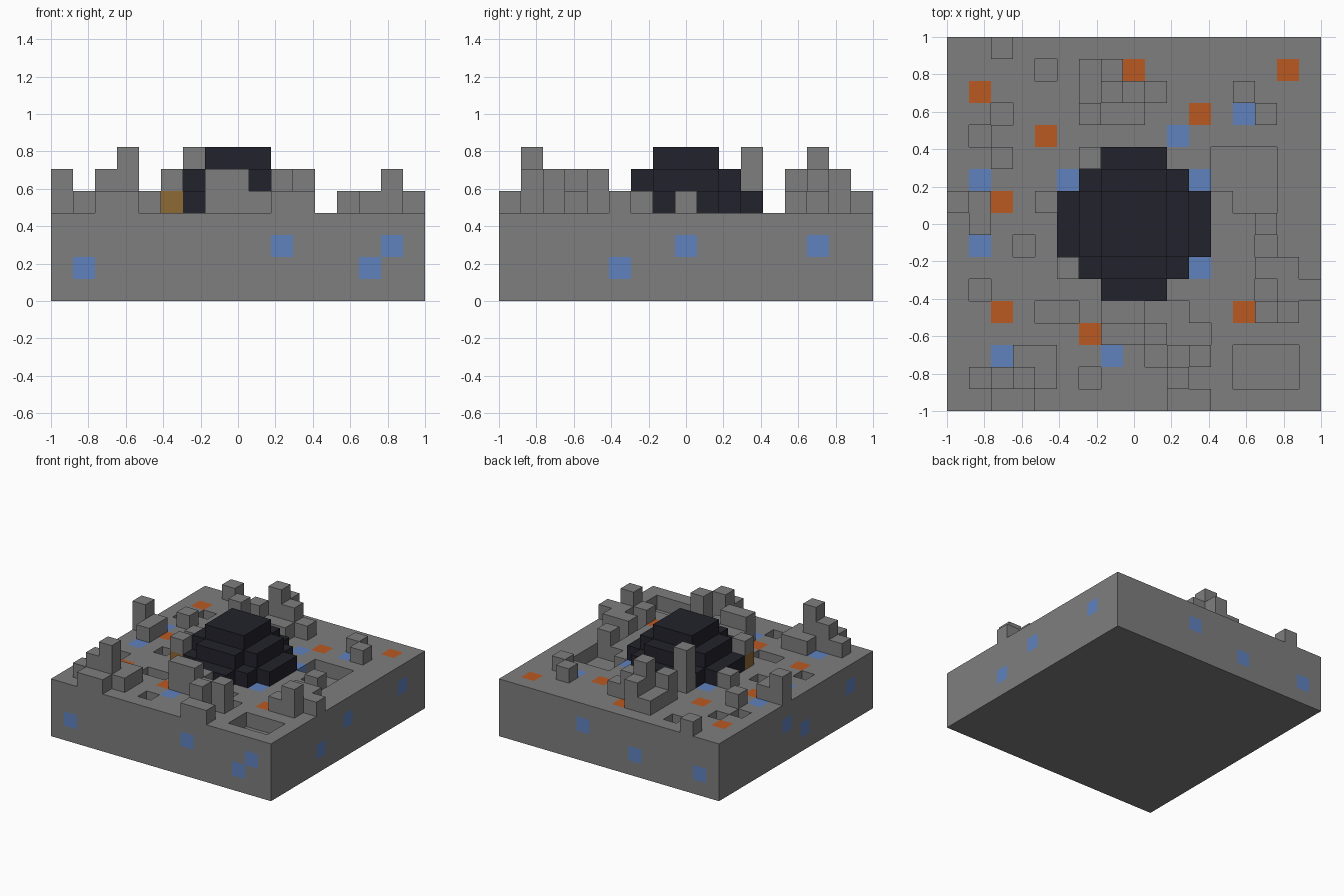
import bpy
import bmesh
from mathutils import Vector

cube = bpy.data.objects.get("Cube")
if cube:
    bpy.data.objects.remove(cube, do_unlink=True)

N = 17            # cells along each side
S = 2 / N         # cell size
FLOOR = 4         # layers in the ground slab


def material(name, rgb):
    m = bpy.data.materials.new(name)
    m.use_nodes = True
    color = (*rgb, 1)
    m.diffuse_color = color
    m.node_tree.nodes["Principled BSDF"].inputs["Base Color"].default_value = color
    return m


MATERIALS = [
    material("stone grey", (0.21, 0.21, 0.21)),
    material("dark rock", (0.016, 0.016, 0.025)),
    material("ore blue", (0.115, 0.223, 0.52)),
    material("ember orange", (0.49, 0.1, 0.016)),
    material("brown ore", (0.275, 0.144, 0.036)),
]
STONE, DARK, BLUE, ORANGE, BROWN = range(len(MATERIALS))

ground, rubble, dome = {}, {}, {}


def fill(cells, x, y, z, width=1, depth=1, height=1, mat=STONE):
    """Fill a box of cells with one material."""
    for i in range(x, x + width):
        for j in range(y, y + depth):
            for k in range(z, z + height):
                cells[i, j, k] = mat


def dig(x, y, width=1, depth=1):
    """Remove the top layer of the ground over a rectangle."""
    for i in range(x, x + width):
        for j in range(y, y + depth):
            del ground[i, j, FLOOR - 1]


# Ground slab
fill(ground, 0, 0, 0, N, N, FLOOR)

# Wide pits, then single-cell pits
dig(12, 10, width=3, depth=2)
dig(13, 9, width=2)
dig(13, 1, width=3, depth=2)
for x, y in ((4, 4), (9, 4), (10, 3)):
    dig(x, y, width=2) if y == 4 else dig(x + 1, y)
dig(10, 3)
for x, y in ((4, 15), (2, 13), (1, 12), (3, 7), (14, 7),
             (1, 5), (14, 5), (9, 2), (6, 1)):
    dig(x, y)

# Coloured tiles in the floor
for x, y in ((13, 13), (10, 12), (1, 10), (5, 10), (11, 10),
             (1, 7), (11, 6), (2, 2), (7, 2)):
    fill(ground, x, y, FLOOR - 1, mat=BLUE)
for x, y in ((8, 15), (15, 15), (1, 14), (11, 13), (4, 12),
             (2, 9), (2, 4), (13, 4), (6, 3)):
    fill(ground, x, y, FLOOR - 1, mat=ORANGE)

# Blue ore on the front, back, left and right sides
for x, z in ((1, 1), (10, 2), (14, 1), (15, 2)):
    fill(ground, x, 0, z, mat=BLUE)
for x, z in ((10, 2), (6, 1), (1, 1)):
    fill(ground, x, N - 1, z, mat=BLUE)
for y, z in ((5, 1), (8, 2), (14, 2)):
    fill(ground, N - 1, y, z, mat=BLUE)
for y, z in ((9, 2), (7, 1), (2, 2)):
    fill(ground, 0, y, z, mat=BLUE)

# Low rubble: two-cell runs, then single blocks
for x, y in ((7, 13), (14, 6), (15, 5), (7, 4), (3, 2), (2, 0), (10, 0)):
    fill(rubble, x, y, FLOOR, width=2)
for x, y in ((2, 16), (6, 15), (6, 14), (9, 14), (13, 14), (14, 13),
             (2, 11), (1, 9), (4, 9), (1, 8), (14, 8), (14, 4),
             (9, 3), (1, 1), (4, 1)):
    fill(rubble, x, y, FLOOR)

# Taller rubble stacks
for x, y in ((7, 15), (8, 14), (6, 13), (0, 9), (5, 6), (15, 4),
             (7, 3), (8, 3), (11, 2), (2, 1), (10, 1)):
    fill(rubble, x, y, FLOOR, height=2)
for x, y in ((7, 14), (6, 11), (3, 1)):
    fill(rubble, x, y, FLOOR, height=3)
fill(rubble, 5, 6, FLOOR, mat=BROWN)

# Stepped dome: upper part of a ball centred in the slab's top layer
for x in range(-3, 4):
    for y in range(-3, 4):
        for z in range(1, 4):
            if x * x + y * y + z * z < 11.5:
                fill(dome, 8 + x, 8 + y, FLOOR - 1 + z, mat=DARK)

SOLID = set(ground) | set(rubble) | set(dome)


def build(name, cells):
    """Make the outer skin of a set of cells as one mesh object."""
    bm = bmesh.new()
    for cell, mat in cells.items():
        center = Vector(cell) + Vector((0.5, 0.5, 0.5))
        for axis in range(3):
            for sign in (-1, 1):
                normal = Vector((0, 0, 0))
                normal[axis] = sign
                if tuple(int(c + n) for c, n in zip(cell, normal)) in SOLID:
                    continue
                u = Vector((0, 0, 0))
                u[(axis + 1) % 3] = 0.5
                v = normal.cross(u)
                mid = center + normal / 2
                corners = (mid - u - v, mid + u - v, mid + u + v, mid - u + v)
                face = bm.faces.new([bm.verts.new(p * S) for p in corners])
                face.material_index = mat
    bmesh.ops.remove_doubles(bm, verts=bm.verts, dist=0.001)
    bmesh.ops.translate(bm, verts=bm.verts, vec=(-1, -1, 0))
    mesh = bpy.data.meshes.new(name)
    bm.to_mesh(mesh)
    bm.free()
    for m in MATERIALS:
        mesh.materials.append(m)
    obj = bpy.data.objects.new(name, mesh)
    bpy.context.collection.objects.link(obj)


build("ground_slab", ground)
build("rubble_blocks", rubble)
build("stepped_dome", dome)
